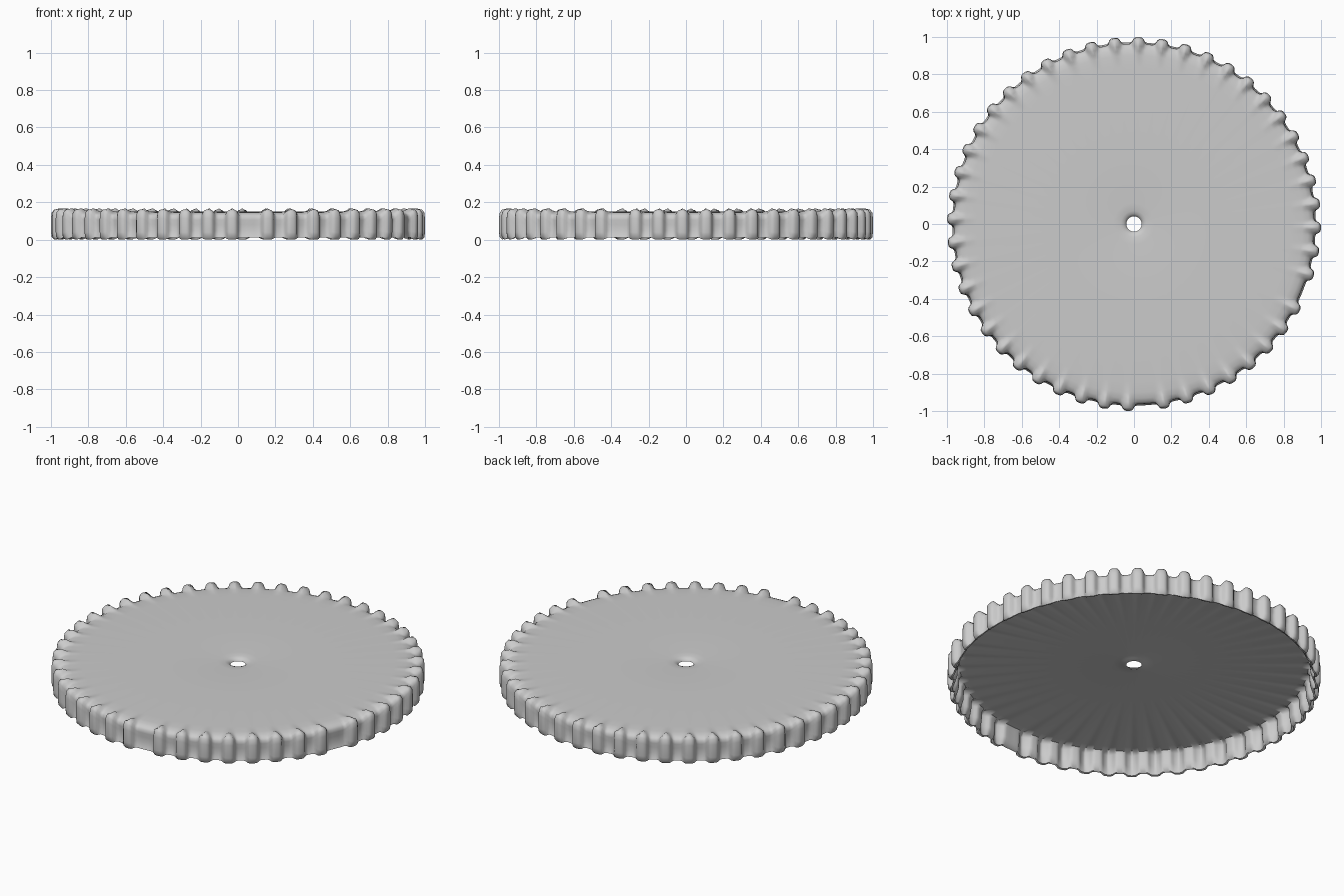
import bpy, bmesh, math

# Flute angles: 39 + 8 evenly stepped flutes, leaving two wider gaps
STEP = 7.48
flutes = [-16.1 + STEP * i for i in range(39)] + [279.4 + 7.55 * i for i in range(8)]

# Angular samples across one flute: (offset in degrees, flute strength, peak strength)
half = [(0, 1, 1), (0.5, 0.99, 0.8), (1.1, 0.93, 0.5), (1.6, 0.72, 0.25),
        (2.0, 0.35, 0.1), (2.5, 0.08, 0.02), (3.2, 0, 0)]
section = [(-o, s, p) for o, s, p in half[1:]] + half
samples = [(a + o, s, p) for a in flutes for o, s, p in section]
for gap in (-22, 273.9):
    samples += [(gap + o, 0, 0) for o in (-1.2, 0, 1.2)]
samples.sort()

# Outer profile, hole to skirt bottom: (valley r, valley z, flute r, flute z)
outer = [
    (0.041, 0.128, 0.041, 0.128), (0.045, 0.135, 0.045, 0.135),
    (0.054, 0.142, 0.054, 0.142), (0.070, 0.147, 0.070, 0.147),
    (0.11, 0.150, 0.11, 0.150), (0.40, 0.152, 0.40, 0.152),
    (0.84, 0.151, 0.84, 0.151), (0.90, 0.149, 0.90, 0.150),
    (0.932, 0.145, 0.925, 0.156), (0.952, 0.136, 0.950, 0.168),
    (0.962, 0.124, 0.983, 0.161), (0.963, 0.105, 0.996, 0.146),
    (0.960, 0.080, 1.0, 0.115), (0.961, 0.050, 1.0, 0.040),
    (0.966, 0.025, 0.997, 0.014), (0.971, 0.013, 0.984, 0.001),
]
# Inner profile, skirt bottom back to hole: flat panels with narrow slots
inner = [
    (0.962, 0.016, 0.974, 0.004), (0.952, 0.040, 0.978, 0.030),
    (0.946, 0.060, 0.980, 0.060), (0.943, 0.115, 0.978, 0.125),
    (0.934, 0.132, 0.955, 0.148), (0.90, 0.138, 0.90, 0.139),
    (0.40, 0.140, 0.40, 0.140), (0.11, 0.138, 0.11, 0.138),
    (0.065, 0.134, 0.065, 0.134), (0.050, 0.128, 0.050, 0.128),
]

# Closed fluted cap; flute tops are pointed ridges
bm = bmesh.new()
rings = []
for k, (rv, zv, rt, zt) in enumerate(outer + inner):
    ring = []
    for ang, s, p in samples:
        a = math.radians(ang)
        inside = k >= len(outer)
        fr = (s + p) / 2 if inside else s
        fz = p if zv > 0.13 else s
        r = rv + (rt - rv) * fr
        ring.append(bm.verts.new((r * math.cos(a), r * math.sin(a), zv + (zt - zv) * fz)))
    rings.append(ring)
n = len(samples)
for lower, upper in zip(rings, rings[1:] + rings[:1]):
    for i in range(n):
        j = (i + 1) % n
        bm.faces.new((lower[i], upper[i], upper[j], lower[j]))
mesh = bpy.data.meshes.new("fluted_cap")
bm.to_mesh(mesh)
bm.free()
cap = bpy.data.objects.new("fluted_cap", mesh)
bpy.context.collection.objects.link(cap)

bpy.context.view_layer.objects.active = cap
cap.select_set(True)
bpy.ops.object.shade_smooth_by_angle(angle=math.radians(50))
